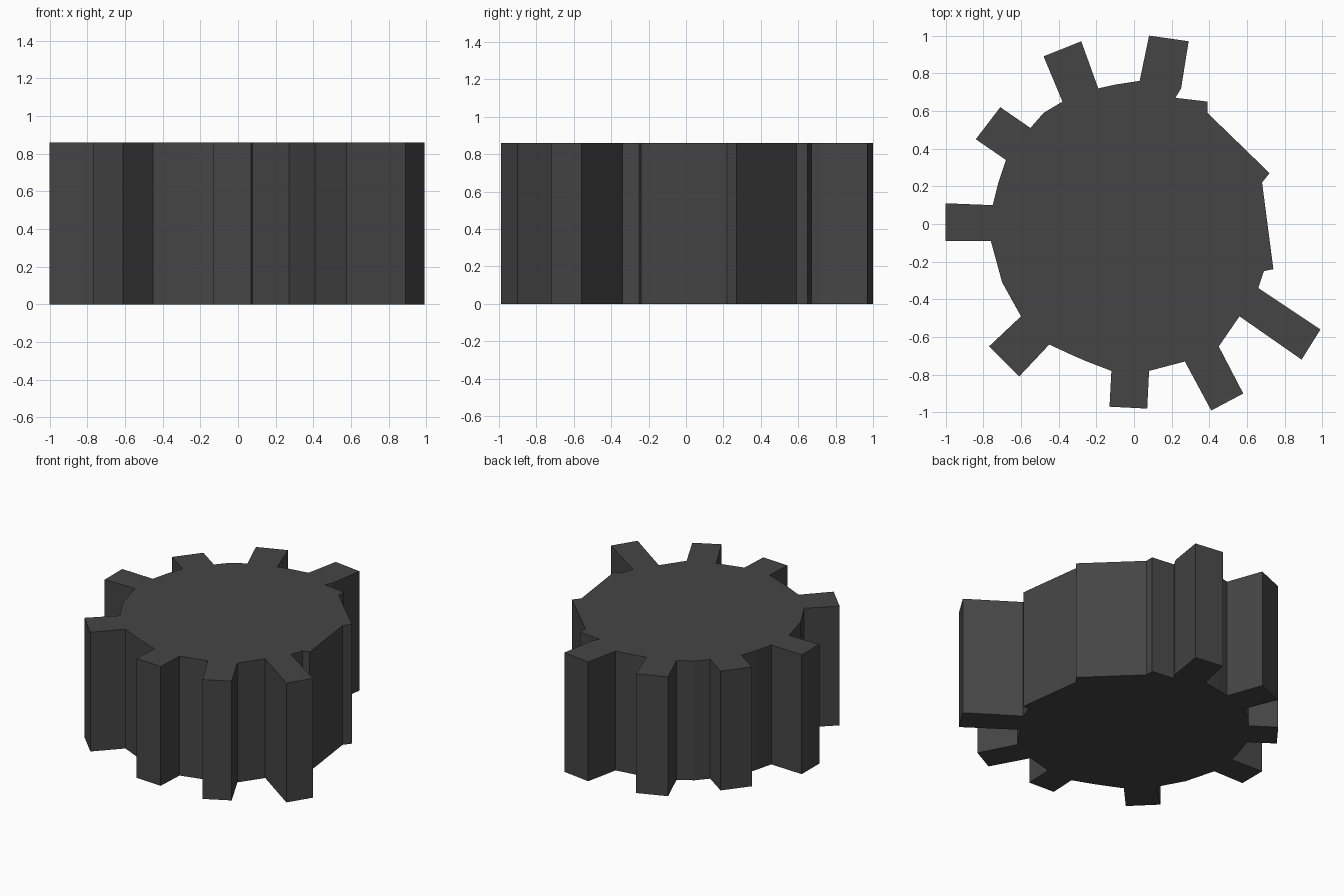
import bpy, bmesh

if "Cube" in bpy.data.objects:
    bpy.data.objects.remove(bpy.data.objects["Cube"])

HEIGHT = 0.86

# Outline seen from above, counter-clockwise, four corners per tooth
profile = [
    # long lower-right tooth
    (0.56, -0.49), (0.89, -0.72), (0.99, -0.56), (0.66, -0.34),
    # worn side where the teeth are broken off
    (0.69, -0.25), (0.74, -0.24), (0.68, 0.22), (0.72, 0.27),
    (0.39, 0.59), (0.39, 0.65), (0.22, 0.67),
    # back teeth
    (0.25, 0.72), (0.29, 0.97), (0.08, 1.00), (0.03, 0.76),
    (-0.10, 0.74),
    (-0.19, 0.72), (-0.28, 0.97), (-0.48, 0.89), (-0.38, 0.65),
    (-0.48, 0.59),
    (-0.55, 0.51), (-0.71, 0.62), (-0.84, 0.45), (-0.68, 0.34),
    (-0.72, 0.22),
    # left tooth
    (-0.75, 0.10), (-1.00, 0.11), (-1.00, -0.09), (-0.76, -0.09),
    (-0.70, -0.31),
    # front teeth
    (-0.60, -0.49), (-0.77, -0.65), (-0.61, -0.81), (-0.45, -0.64),
    (-0.32, -0.70), (-0.25, -0.73),
    (-0.12, -0.78), (-0.13, -0.97), (0.07, -0.98), (0.08, -0.78),
    (0.27, -0.73), (0.41, -0.99), (0.58, -0.90), (0.45, -0.65),
]


def extrude_profile(name, points, height):
    bm = bmesh.new()
    base = bm.faces.new([bm.verts.new((x, y, 0)) for x, y in points])
    top = bmesh.ops.extrude_face_region(bm, geom=[base], use_keep_orig=True)
    verts = [v for v in top["geom"] if isinstance(v, bmesh.types.BMVert)]
    bmesh.ops.translate(bm, verts=verts, vec=(0, 0, height))
    bmesh.ops.recalc_face_normals(bm, faces=bm.faces)
    caps = [f for f in bm.faces if len(f.verts) > 4]
    bmesh.ops.triangulate(bm, faces=caps)
    mesh = bpy.data.meshes.new(name)
    bm.to_mesh(mesh)
    bm.free()
    obj = bpy.data.objects.new(name, mesh)
    bpy.context.collection.objects.link(obj)
    return obj


# Broken cogwheel
gear = extrude_profile("broken_gear", profile, HEIGHT)

# Dark iron colour
iron = bpy.data.materials.new("dark_iron")
iron.diffuse_color = (0.06, 0.06, 0.06, 1)
iron.use_nodes = True
iron.node_tree.nodes["Principled BSDF"].inputs["Base Color"].default_value = iron.diffuse_color
gear.data.materials.append(iron)
